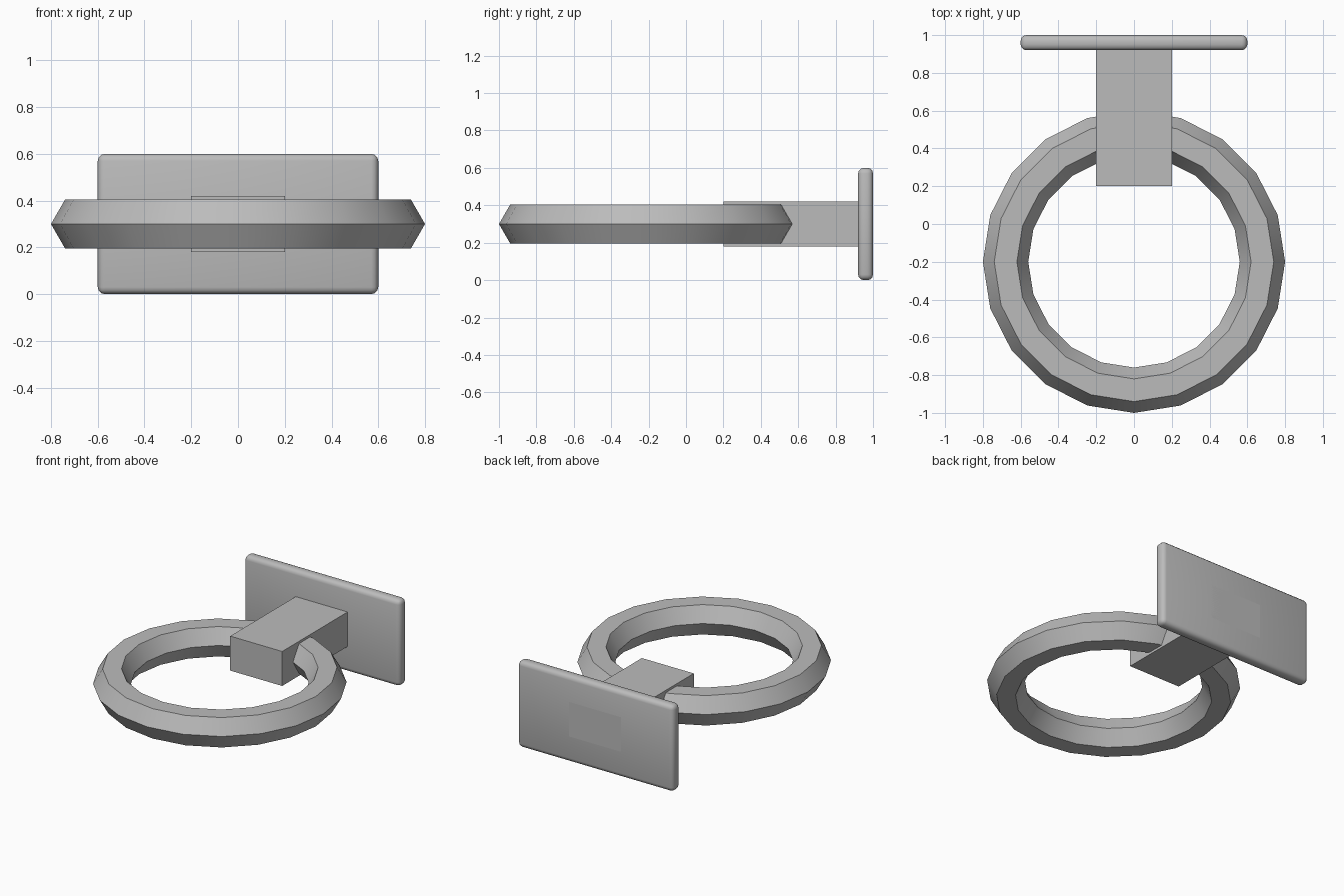
import bpy
import math

if "Cube" in bpy.data.objects:
    bpy.data.objects.remove(bpy.data.objects["Cube"], do_unlink=True)

# Single grey metal
metal = bpy.data.materials.new("grey_metal")
metal.use_nodes = True
grey = (0.5, 0.5, 0.5, 1)
metal.diffuse_color = grey
metal.node_tree.nodes["Principled BSDF"].inputs["Base Color"].default_value = grey


def finish(name):
    obj = bpy.context.object
    obj.name = name
    obj.data.materials.append(metal)
    return obj


def box(name, size, centre):
    bpy.ops.mesh.primitive_cube_add(size=1, location=centre)
    bpy.context.object.scale = size
    bpy.ops.object.transform_apply(location=False, rotation=False, scale=True)
    return finish(name)


# Ring with a hexagonal cross-section
bpy.ops.mesh.primitive_torus_add(major_segments=20, minor_segments=6, major_radius=0.68,
                                 minor_radius=0.12, location=(0, -0.2, 0.3))
finish("towel_ring")
bpy.ops.object.shade_smooth_by_angle(angle=math.radians(35))

# Arm that holds the ring
box("holder_arm", (0.4, 0.8, 0.24), (0, 0.6, 0.3))

# Wall plate with rounded edges
plate = box("wall_plate", (1.2, 0.08, 0.6), (0, 0.96, 0.3))
bevel = plate.modifiers.new("rounded_edges", "BEVEL")
bevel.width = 0.03
bevel.segments = 3
bpy.ops.object.modifier_apply(modifier="rounded_edges")
bpy.ops.object.shade_smooth_by_angle(angle=math.radians(35))
